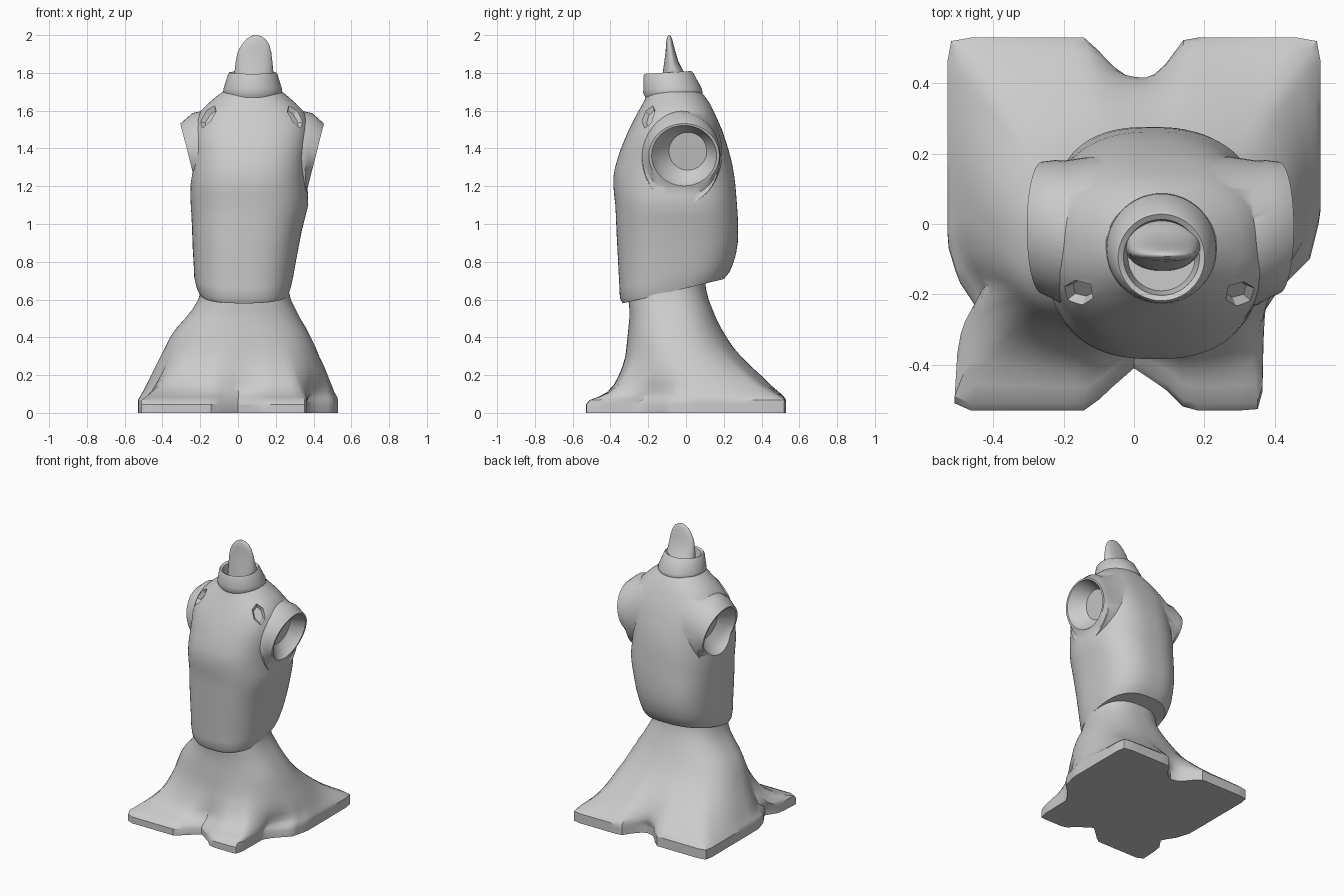
import bpy, bmesh, math
from mathutils import Vector

N = 96
ANGLES = [2 * math.pi * i / N for i in range(N)]


def loft(name, rings):
    """Closed skin through a stack of equal-length rings."""
    bm = bmesh.new()
    rows = [[bm.verts.new(p) for p in r] for r in rings]
    n = len(rows[0])
    for a, b in zip(rows, rows[1:]):
        for i in range(n):
            j = (i + 1) % n
            bm.faces.new((a[i], a[j], b[j], b[i]))
    bm.faces.new(rows[0][::-1])
    bm.faces.new(rows[-1])
    bmesh.ops.recalc_face_normals(bm, faces=bm.faces)
    me = bpy.data.meshes.new(name)
    bm.to_mesh(me)
    bm.free()
    ob = bpy.data.objects.new(name, me)
    bpy.context.collection.objects.link(ob)
    return ob


def smooth(ob, deg=32):
    bpy.ops.object.select_all(action='DESELECT')
    ob.select_set(True)
    bpy.context.view_layer.objects.active = ob
    bpy.ops.object.shade_smooth_by_angle(angle=math.radians(deg))


def ring(z, x0, x1, y0, y1, e=2.0, slope=0.0):
    """Superellipse filling a box; slope tilts it upward toward the back."""
    cx, cy, a, b = (x0 + x1) / 2, (y0 + y1) / 2, (x1 - x0) / 2, (y1 - y0) / 2
    pts = []
    for t in ANGLES:
        c, s = math.cos(t), math.sin(t)
        r = (abs(c) ** e + abs(s) ** e) ** (-1 / e)
        y = cy + b * r * s
        pts.append(Vector((cx + a * r * c, y, z + slope * (y - y0))))
    return pts


def combine(target, tool, op):
    m = target.modifiers.new("bool", 'BOOLEAN')
    m.operation, m.solver, m.object = op, 'EXACT', tool
    bpy.context.view_layer.objects.active = target
    bpy.ops.object.modifier_apply(modifier=m.name)
    bpy.data.objects.remove(tool)


# Skirt: notched footprint blending into a round waist
OUTLINE = [(.53, .50), (.515, .53), (.15, .53), (.11, .50), (.08, .43), (.02, .40), (-.04, .42),
           (-.09, .48), (-.13, .53), (-.515, .53), (-.53, .50), (-.53, -.06), (-.50, -.16),
           (-.44, -.25), (-.50, -.34), (-.51, -.51), (-.49, -.53), (-.13, -.53), (-.08, -.48),
           (0, -.41), (.09, -.47), (.15, -.53), (.35, -.53), (.365, -.50), (.37, -.25),
           (.41, -.19), (.50, -.10), (.53, .02)]


def outline_point(t):
    d = Vector((math.cos(t), math.sin(t)))
    best = 0
    for i, p in enumerate(OUTLINE):
        p, q = Vector(p), Vector(OUTLINE[(i + 1) % len(OUTLINE)])
        e = q - p
        den = d.cross(e)
        if abs(den) > 1e-9:
            r, k = p.cross(e) / den, p.cross(d) / den
            if r > 0 and -1e-6 <= k <= 1 + 1e-6:
                best = max(best, r)
    return d * best


FOOT = [outline_point(t) for t in ANGLES]


def skirt_ring(z, x0, x1, y0, y1, k):
    out = []
    for p, q in zip(ring(z, x0, x1, y0, y1, 2.4), FOOT):
        f = Vector((x0 + (q.x / 1.06 + .5) * (x1 - x0), y0 + (q.y / 1.06 + .5) * (y1 - y0), z))
        out.append(p.lerp(f, k))
    return out


skirt = loft("skirt", [skirt_ring(*a) for a in (
    (0, -.53, .53, -.53, .53, 1), (.045, -.53, .53, -.53, .53, 1),
    (.068, -.53, .53, -.51, .53, 1), (.085, -.52, .525, -.465, .52, .9),
    (.11, -.505, .51, -.42, .495, .72), (.15, -.485, .495, -.385, .45, .45),
    (.2, -.46, .475, -.36, .40, .27), (.25, -.435, .455, -.34, .345, .16),
    (.3, -.41, .43, -.325, .295, .08), (.35, -.385, .41, -.317, .25, .03),
    (.4, -.36, .385, -.31, .215, 0), (.45, -.325, .36, -.305, .185, 0),
    (.5, -.28, .33, -.30, .16, 0), (.55, -.24, .305, -.30, .14, 0),
    (.6, -.21, .28, -.305, .12, 0), (.66, -.195, .265, -.30, .105, 0),
    (.76, -.19, .26, -.29, .10, 0))])
smooth(skirt)

# Torso with a tilted lower hem and full chest
torso = loft("torso", [ring(*a) for a in (
    (.59, -.19, .255, -.31, .16, 2.6, .24), (.58, -.205, .27, -.335, .20, 2.6, .24),
    (.605, -.22, .28, -.35, .23, 2.6, .24), (.66, -.232, .292, -.352, .25, 2.6, .22),
    (.75, -.235, .305, -.357, .265, 2.6, .15), (.85, -.24, .32, -.362, .274, 2.6, .08),
    (.96, -.243, .338, -.368, .276, 2.6, .02), (1.04, -.246, .357, -.371, .274, 2.55),
    (1.1, -.25, .372, -.374, .27, 2.5), (1.15, -.252, .371, -.38, .266, 2.5),
    (1.2, -.252, .367, -.384, .262, 2.5), (1.25, -.248, .365, -.384, .256, 2.5),
    (1.3, -.245, .366, -.376, .248, 2.5), (1.35, -.242, .37, -.361, .237, 2.5),
    (1.4, -.24, .375, -.344, .223, 2.55), (1.45, -.24, .378, -.324, .207, 2.6),
    (1.5, -.235, .378, -.302, .19, 2.6), (1.55, -.222, .37, -.277, .168, 2.5),
    (1.6, -.195, .345, -.25, .145, 2.4), (1.64, -.155, .305, -.228, .125, 2.2),
    (1.675, -.115, .265, -.21, .10, 2.1), (1.70, -.08, .235, -.2, .08, 2))])

# Arm stumps with a lower lip and hollow sockets, mirrored about x = 0.075
STUMP = [(.15, 1.405, 0, .285, .22, -.03), (.27, 1.375, 0, .275, .22, -.028),
         (.352, 1.352, -.014, .247, .205, -.025), (.372, 1.365, .02, .222, .2, -.018),
         (.412, 1.362, .043, .17, .187, -.01)]
HOLLOW = [(.452, 1.35, .043, .166, .182, -.01), (.412, 1.362, .041, .16, .172, -.01),
          (.375, 1.37, .034, .14, .145, 0), (.33, 1.385, .02, .10, .10, .01)]
for side in (1, -1):
    for spec, op in ((STUMP, 'UNION'), (HOLLOW, 'DIFFERENCE')):
        rings = [[Vector((.075 + side * (cx + hx * math.sin(t) - .075),
                          cy + w * math.cos(t), cz + hz * math.sin(t)))
                  for t in ANGLES[::2]] for cx, cz, hx, hz, w, cy in spec]
        combine(torso, loft("socket", rings), op)

# Small angular chest recesses
for x, lean in ((.305, 1), (-.16, -1)):
    bpy.context.view_layer.update()
    hit, loc, nor, _ = torso.ray_cast(Vector((x, -1, 1.57)), Vector((0, 1, 0)))
    if not hit:
        continue
    axis = nor.normalized()
    up = Vector((-lean * .35, 0, 1))
    up = (up - axis * up.dot(axis)).normalized()
    across = up.cross(axis)
    shape = [(-.055, -.03), (-.015, -.105), (.045, -.06), (.055, .04), (.015, .105), (-.045, .06)]
    slot = loft("slot", [[loc + axis * d + (across * u * lean + up * v) * s for u, v in shape]
                         for d, s in ((-.028, .5), (.05, 1.15))])
    combine(torso, slot, 'DIFFERENCE')
smooth(torso, 30)


# Collar with a hollow top
def disc(z, cy, r, slope=0):
    return ring(z, .078 - r, .078 + r, cy - r, cy + r, 2, slope)


collar = loft("collar", [disc(*a) for a in (
    (1.67, -.07, .145), (1.695, -.07, .157), (1.715, -.07, .155), (1.785, -.093, .131, .06),
    (1.795, -.095, .123, .06), (1.787, -.095, .108, .06), (1.725, -.095, .095))])
smooth(collar)

# Curved upright neck peg
peg = loft("neck_peg", [ring(*a) for a in (
    (1.70, -.03, .19, -.135, .035, 2.2), (1.76, -.025, .19, -.13, .02, 2.2),
    (1.81, -.018, .187, -.122, -.015, 2.2), (1.86, -.012, .182, -.115, -.04, 2.2),
    (1.91, -.002, .176, -.108, -.055, 2.2), (1.95, .02, .165, -.106, -.066, 2.2),
    (1.98, .045, .145, -.102, -.074, 2), (1.994, .068, .122, -.097, -.08, 2),
    (2.0, .085, .105, -.092, -.087, 2))])
smooth(peg, 40)
